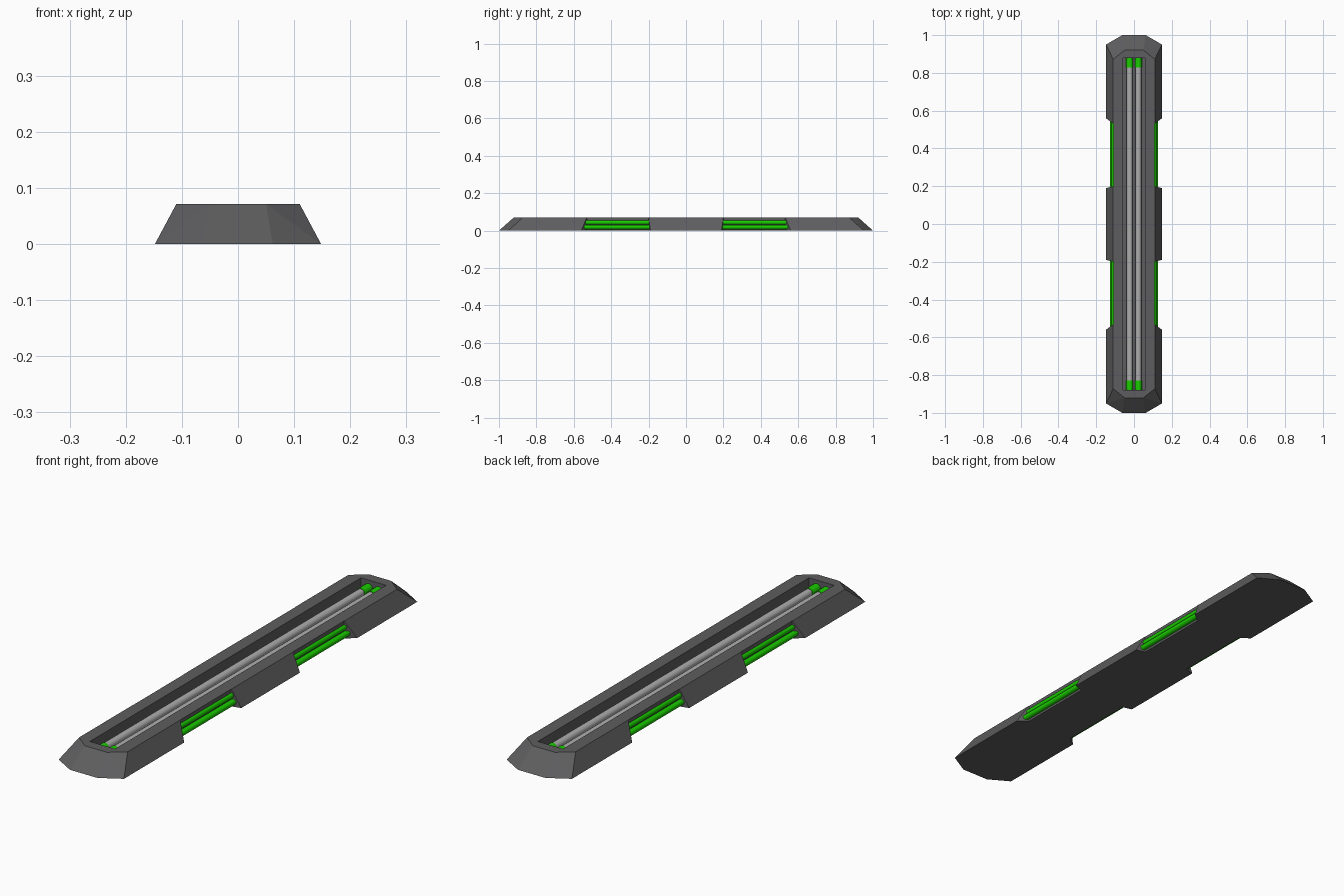
import bpy, bmesh, math
from mathutils import Vector

if "Cube" in bpy.data.objects:
    bpy.data.objects.remove(bpy.data.objects["Cube"])


def hull_object(name, points):
    """Flat-faced convex solid around a few points."""
    bm = bmesh.new()
    for p in points:
        bm.verts.new(p)
    bmesh.ops.convex_hull(bm, input=bm.verts[:])
    bmesh.ops.dissolve_limit(bm, angle_limit=0.01, verts=bm.verts[:], edges=bm.edges[:])
    bmesh.ops.recalc_face_normals(bm, faces=bm.faces[:])
    mesh = bpy.data.meshes.new(name)
    bm.to_mesh(mesh)
    bm.free()
    ob = bpy.data.objects.new(name, mesh)
    bpy.context.collection.objects.link(ob)
    return ob


def octagon(w, l, end_w, side_l, z):
    return [(sx * x, sy * y, z) for sx in (-1, 1) for sy in (-1, 1)
            for x, y in ((w, side_l), (end_w, l))]


def box(x0, x1, y0, y1, z0, z1):
    return [(x, y, z) for x in (x0, x1) for y in (y0, y1) for z in (z0, z1)]


def tube(name, x, z, r, y0, y1, mat=None):
    bpy.ops.mesh.primitive_cylinder_add(vertices=16, radius=r, depth=y1 - y0,
                                        location=(x, (y0 + y1) / 2, z),
                                        rotation=(math.pi / 2, 0, 0))
    ob = bpy.context.object
    ob.name = name
    bpy.ops.object.shade_smooth_by_angle(angle=math.radians(40))
    if mat:
        ob.data.materials.append(mat)
    return ob


def cut(target, cutter):
    mod = target.modifiers.new("cut", 'BOOLEAN')
    mod.operation = 'DIFFERENCE'
    mod.solver = 'EXACT'
    mod.object = cutter
    cutter.hide_render = True
    cutter.hide_viewport = True


green = bpy.data.materials.new("green")
green.diffuse_color = (0.01, 0.6, 0.0, 1)
green.use_nodes = True
green.node_tree.nodes["Principled BSDF"].inputs["Base Color"].default_value = green.diffuse_color
dark = bpy.data.materials.new("dark_grey")
dark.diffuse_color = (0.11, 0.11, 0.115, 1)
dark.use_nodes = True
dark.node_tree.nodes["Principled BSDF"].inputs["Base Color"].default_value = dark.diffuse_color
silver = bpy.data.materials.new("light_grey")
silver.diffuse_color = (0.42, 0.42, 0.42, 1)
silver.use_nodes = True
silver.node_tree.nodes["Principled BSDF"].inputs["Base Color"].default_value = silver.diffuse_color

# Tapered housing
housing = hull_object("housing", octagon(0.148, 1.0, 0.062, 0.95, 0)
                      + octagon(0.11, 0.92, 0.05, 0.872, 0.071))
housing.data.materials.append(dark)

# Long slot in the top
cut(housing, hull_object("slot_cutter", box(-0.057, 0.057, -0.878, 0.878, 0.018, 0.1)))

# Side notches with two green tubes each
for sx in (-1, 1):
    for sy in (-1, 1):
        pts = []
        for z in (-0.02, 0.09):
            for x, t in ((0.109, 0.0), (0.187, 2.0)):
                pts += [(sx * x, sy * (0.2 - 0.01 * t), z),
                        (sx * x, sy * (0.53 + 0.03 * t), z)]
        cut(housing, hull_object("notch_cutter", pts))
        y0, y1 = sorted((sy * 0.19, sy * 0.545))
        tube("side_tube_upper", sx * 0.106, 0.044, 0.012, y0, y1, green)
        tube("side_tube_lower", sx * 0.116, 0.019, 0.012, y0, y1, green)

# Twin light tubes in the slot with green end caps
for x in (-0.023, 0.023):
    tube("light_tube", x, 0.038, 0.016, -0.83, 0.83, silver)
    for sy in (-1, 1):
        y0, y1 = sorted((sy * 0.828, sy * 0.878))
        tube("tube_cap", x, 0.038, 0.0185, y0, y1, green)
